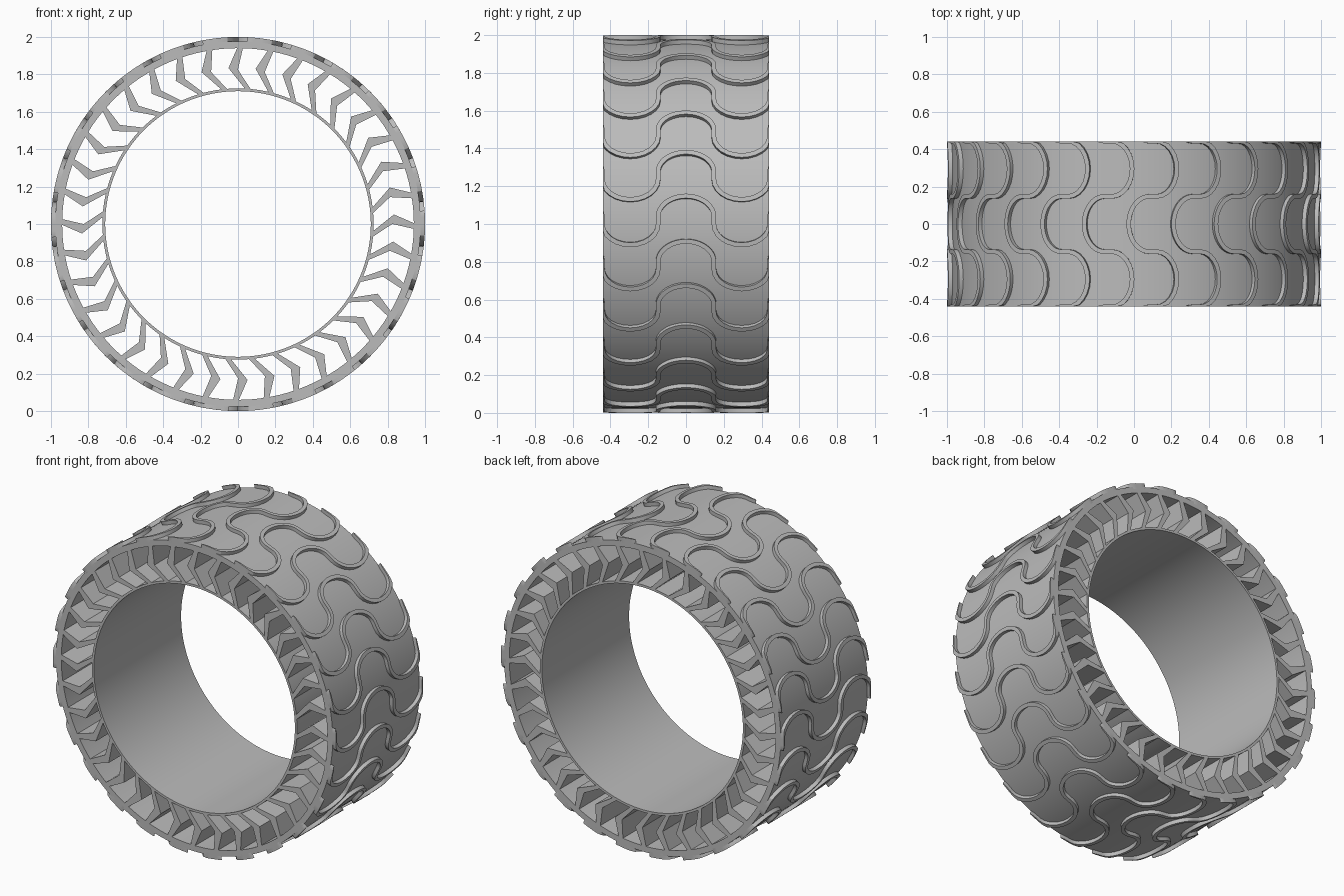
import bpy, bmesh, math

cube = bpy.data.objects.get("Cube")
if cube:
    bpy.data.objects.remove(cube, do_unlink=True)

HALF = 0.44          # half of the tyre width
TREADS, SPOKES = 26, 36

grey = bpy.data.materials.new("rubber_grey")
grey.use_nodes = True
colour = (0.5, 0.5, 0.5, 1)
grey.diffuse_color = colour
grey.node_tree.nodes["Principled BSDF"].inputs["Base Color"].default_value = colour


def polar(r, a, y):
    return (r * math.cos(a), y, 1 + r * math.sin(a))


def finish(bm, name, smooth=True):
    bmesh.ops.recalc_face_normals(bm, faces=bm.faces)
    mesh = bpy.data.meshes.new(name)
    bm.to_mesh(mesh)
    bm.free()
    mesh.materials.append(grey)
    obj = bpy.data.objects.new(name, mesh)
    bpy.context.collection.objects.link(obj)
    if smooth:
        bpy.ops.object.select_all(action='DESELECT')
        obj.select_set(True)
        bpy.context.view_layer.objects.active = obj
        bpy.ops.object.shade_smooth_by_angle(angle=math.radians(30))
    return obj


def sweep(bm, sections, closed=False):
    """Skin a list of equal point loops, capping the ends if open."""
    loops = [[bm.verts.new(p) for p in s] for s in sections]
    n = len(loops[0])
    pairs = list(zip(loops, loops[1:]))
    if closed:
        pairs.append((loops[-1], loops[0]))
    else:
        bm.faces.new(loops[0])
        bm.faces.new(loops[-1])
    for a, b in pairs:
        for i in range(n):
            j = (i + 1) % n
            bm.faces.new((a[i], a[j], b[j], b[i]))


def ring(name, inner, outer, steps=156):
    bm = bmesh.new()
    profile = [(inner, -HALF), (outer, -HALF), (outer, HALF), (inner, HALF)]
    sweep(bm, [[polar(r, math.tau * i / steps, y) for r, y in profile]
               for i in range(steps)], closed=True)
    return finish(bm, name)


ring("outer_band", 0.94, 0.977)
ring("inner_hub_band", 0.71, 0.725)

# Chevron spokes running the full width: (radius, sideways offset)
chevron = [(0.72, -0.085), (0.835, 0.0), (0.945, -0.055),
           (0.945, -0.085), (0.825, -0.05), (0.72, -0.115)]
bm = bmesh.new()
for k in range(SPOKES):
    base = math.radians(3.5) + math.tau * k / SPOKES
    sweep(bm, [[polar(r, base + s / r, y) for r, s in chevron]
               for y in (-HALF, HALF)])
finish(bm, "chevron_spokes", smooth=False)

# Wavy tread ridges: quarter ellipses joined by short straight runs
RY, RZ, RUN, WIDTH = 0.1475, 0.11, 0.02, 0.024


def wave_path(steps=12):
    """Centre line as (y, tangential offset), peak at y = 0."""
    half = []
    for bend, sign in ((0, 1), (1, -1), (2, 1)):
        for i in range(steps + 1):
            t = math.pi * i / steps
            if bend == 0:
                t = math.pi / 2 + t / 2
            centre = 2 * RY * bend
            half.append((centre - RY * math.cos(t),
                         sign * (RUN + RZ * math.sin(t))))
    return half


right = wave_path()
path = [(-y, s) for y, s in reversed(right[1:])] + right

# Offset the centre line to both sides and trim it to the tyre width
edges = []
for i, (y, s) in enumerate(path):
    y0, s0 = path[max(i - 1, 0)]
    y1, s1 = path[min(i + 1, len(path) - 1)]
    length = math.hypot(y1 - y0, s1 - s0)
    ny, ns = -(s1 - s0) / length * WIDTH / 2, (y1 - y0) / length * WIDTH / 2
    a, b = (y + ny, s + ns), (y - ny, s - ns)
    if min(abs(a[0]), abs(b[0])) < HALF - 0.001:
        edges.append([(max(-HALF, min(HALF, p)), q) for p, q in (a, b)])

bm = bmesh.new()
for k in range(TREADS):
    base = math.radians(1.1) + math.tau * k / TREADS
    sweep(bm, [[polar(0.965, base + a[1], a[0]), polar(1.0, base + a[1], a[0]),
                polar(1.0, base + b[1], b[0]), polar(0.965, base + b[1], b[0])]
               for a, b in edges])
finish(bm, "tread_ridges")
